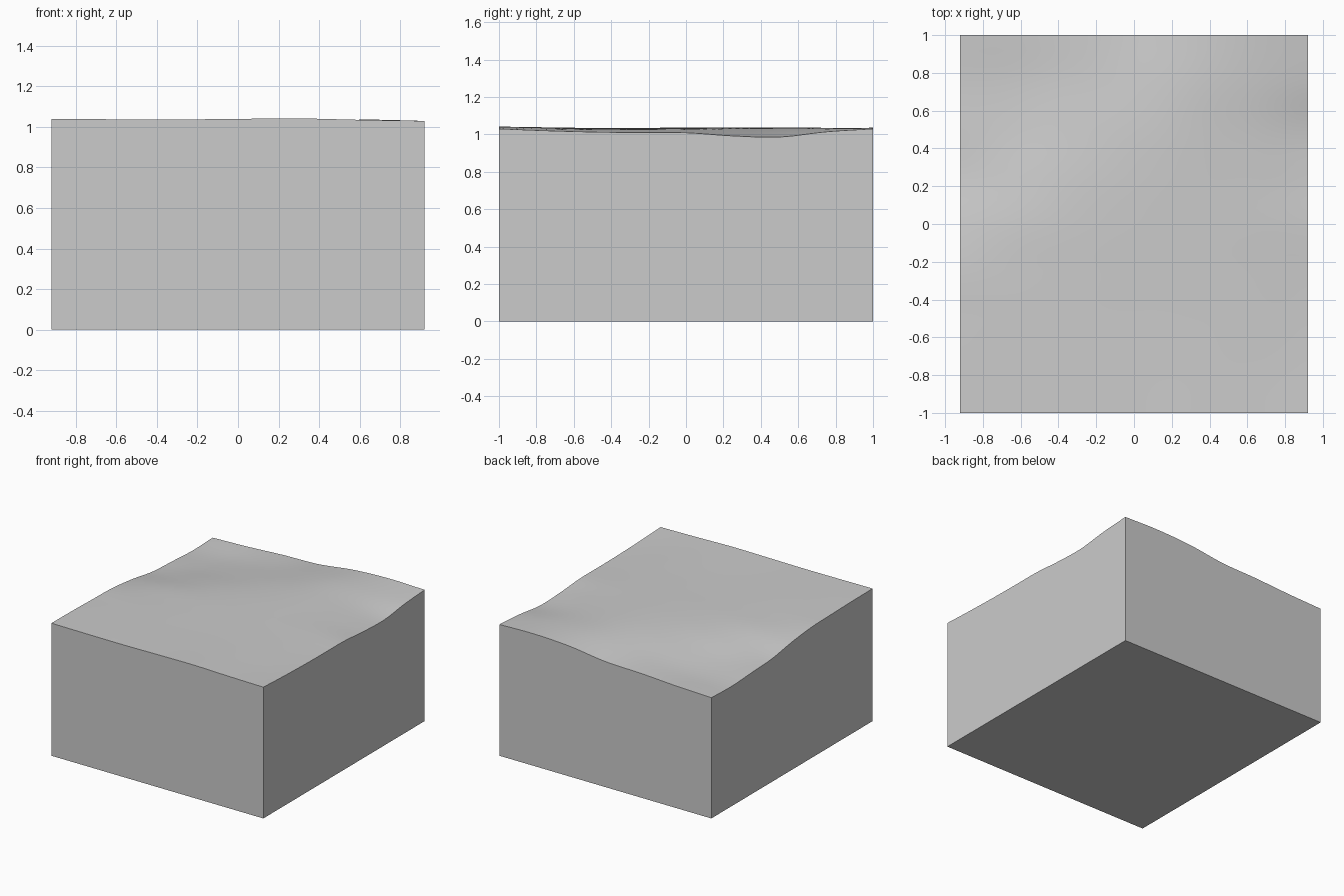
import bpy, bmesh

if "Cube" in bpy.data.objects:
    bpy.data.objects.remove(bpy.data.objects["Cube"])

W, D = 0.92, 1.0          # half width and half depth
N = 48                    # top grid resolution

# Control heights of the gently rolling top: rows front to back, columns left to right
H = [
    [1.040, 1.038, 1.037, 1.040, 1.042, 1.035, 1.030],
    [1.038, 1.036, 1.036, 1.037, 1.037, 1.030, 1.020],
    [1.033, 1.034, 1.035, 1.035, 1.034, 1.028, 1.013],
    [1.027, 1.030, 1.034, 1.035, 1.034, 1.027, 1.010],
    [1.003, 1.022, 1.032, 1.036, 1.035, 1.027, 1.009],
    [0.966, 0.995, 1.022, 1.034, 1.036, 1.022, 0.992],
    [0.953, 0.967, 1.002, 1.026, 1.036, 1.020, 0.986],
    [0.941, 0.952, 0.982, 1.008, 1.034, 1.030, 1.014],
    [0.947, 0.958, 0.975, 0.985, 1.022, 1.036, 1.030],
]


def spline(vals, t):
    """Catmull-Rom value at t in 0..1 along evenly spaced values."""
    n = len(vals) - 1
    i = min(int(t * n), n - 1)
    f = t * n - i
    b, c = vals[i], vals[i + 1]
    a = vals[i - 1] if i > 0 else 2 * b - c
    d = vals[i + 2] if i + 2 <= n else 2 * c - b
    return b + 0.5 * f * (c - a + f * (2*a - 5*b + 4*c - d + f * (3*(b - c) + d - a)))


def height(u, v):
    return spline([spline(row, u) for row in H], v)


bm = bmesh.new()

# Rolling top surface
grid = [[bm.verts.new(((2 * i / N - 1) * W, (2 * j / N - 1) * D, height(i / N, j / N)))
         for i in range(N + 1)] for j in range(N + 1)]
for j in range(N):
    for i in range(N):
        bm.faces.new((grid[j][i], grid[j][i + 1], grid[j + 1][i + 1], grid[j + 1][i]))

# Flat walls below the rim and a flat base
rim = (grid[0][:-1] + [r[N] for r in grid[:-1]]
       + grid[N][:0:-1] + [r[0] for r in grid[:0:-1]])
foot = [bm.verts.new((v.co.x, v.co.y, 0)) for v in rim]
for k in range(len(rim)):
    m = (k + 1) % len(rim)
    bm.faces.new((rim[m], rim[k], foot[k], foot[m]))
bm.faces.new(foot[::-1])
bmesh.ops.recalc_face_normals(bm, faces=bm.faces)

mesh = bpy.data.meshes.new("terrain_block")
bm.to_mesh(mesh)
bm.free()
block = bpy.data.objects.new("terrain_block", mesh)
bpy.context.collection.objects.link(block)

# Smooth top, crisp rim
bpy.context.view_layer.objects.active = block
block.select_set(True)
bpy.ops.object.shade_smooth_by_angle(angle=0.6)
